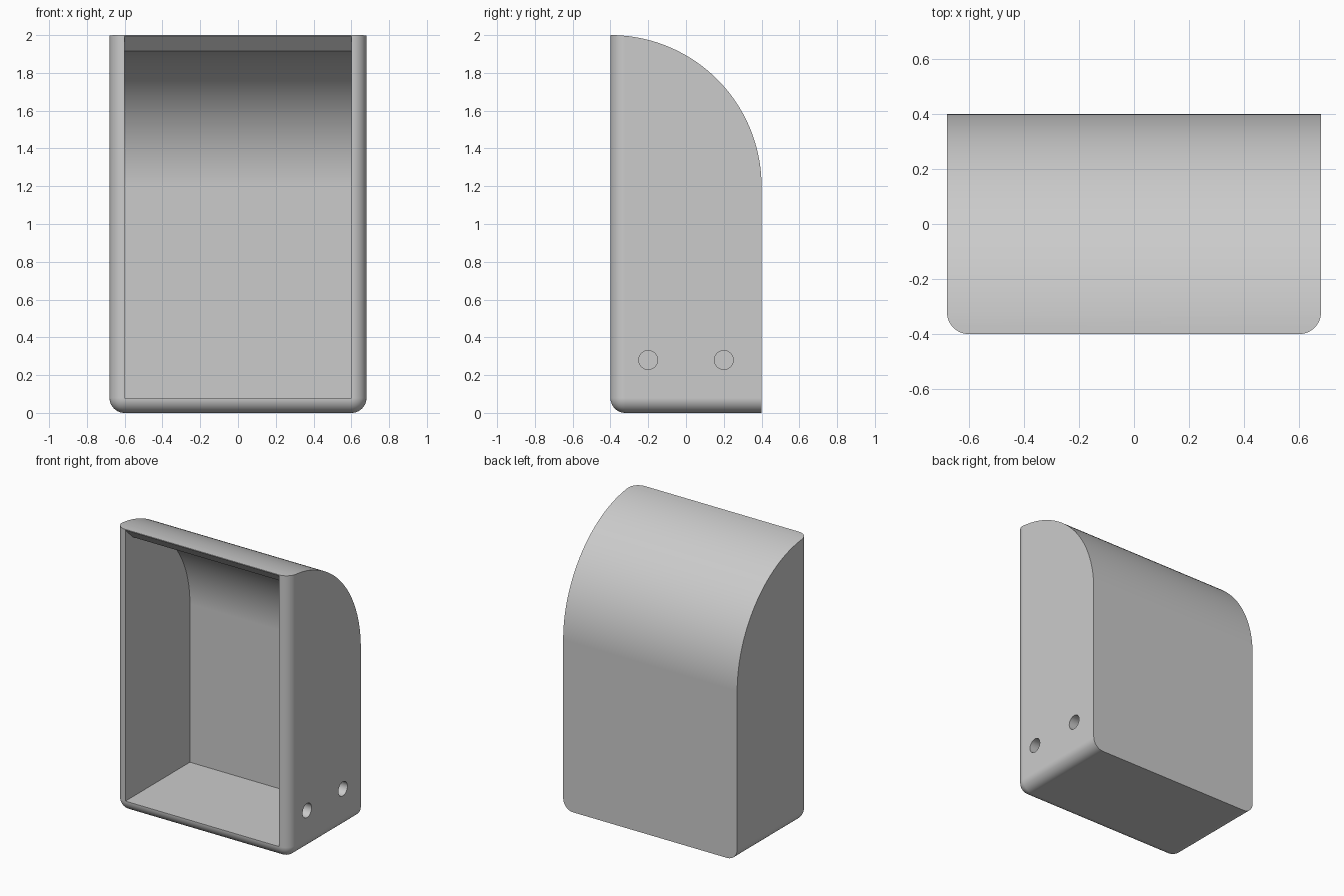
import bpy, bmesh, math

if "Cube" in bpy.data.objects:
    bpy.data.objects.remove(bpy.data.objects["Cube"], do_unlink=True)

HALF_X, HALF_Y, WALL = 0.68, 0.40, 0.08
ARC_Z, ARC_R = 1.2, 0.8          # curved top is centred on the front plane
STEPS = 40

grey = bpy.data.materials.new("plain_grey")
grey.use_nodes = True
colour = (0.6, 0.6, 0.6, 1)
grey.diffuse_color = colour
grey.node_tree.nodes["Principled BSDF"].inputs["Base Color"].default_value = colour


def finish(bm, name):
    bmesh.ops.recalc_face_normals(bm, faces=bm.faces)
    mesh = bpy.data.meshes.new(name)
    bm.to_mesh(mesh)
    bm.free()
    mesh.materials.append(grey)
    obj = bpy.data.objects.new(name, mesh)
    bpy.context.collection.objects.link(obj)
    return obj


def prism(name, profile, half_width):
    """Extrude a (y, z) profile along x."""
    bm = bmesh.new()
    face = bm.faces.new([bm.verts.new((-half_width, y, z)) for y, z in profile])
    out = bmesh.ops.extrude_face_region(bm, geom=[face])
    moved = [v for v in out["geom"] if isinstance(v, bmesh.types.BMVert)]
    bmesh.ops.translate(bm, verts=moved, vec=(2 * half_width, 0, 0))
    return finish(bm, name)


def cut(target, cutter, operation):
    mod = target.modifiers.new("cut", 'BOOLEAN')
    mod.operation = operation
    mod.solver = 'EXACT'
    mod.object = cutter
    bpy.context.view_layer.objects.active = target
    bpy.ops.object.modifier_apply(modifier=mod.name)
    bpy.data.objects.remove(cutter, do_unlink=True)


def arc(radius, end_angle):
    return [(-HALF_Y + radius * math.cos(end_angle * i / STEPS),
             ARC_Z + radius * math.sin(end_angle * i / STEPS))
            for i in range(STEPS + 1)]


# Oversized block with rounded front, bottom and lower side edges
bm = bmesh.new()
bmesh.ops.create_cube(bm, size=1)
for v in bm.verts:
    v.co = (v.co.x * 2 * HALF_X,
            -HALF_Y if v.co.y < 0 else HALF_Y + 0.1,
            0 if v.co.z < 0 else 2.2)
rounded = []
for e in bm.edges:
    mid = (e.verts[0].co + e.verts[1].co) / 2
    front, bottom, side = mid.y < -0.3, mid.z < 0.1, abs(mid.x) > 0.5
    if front + bottom + side == 2:
        rounded.append(e)
bmesh.ops.bevel(bm, geom=rounded, offset=WALL - 0.001, segments=12,
                profile=0.5, affect='EDGES')
shell = finish(bm, "housing_shell")

# Trim to the curved back silhouette
outline = arc(ARC_R, math.pi / 2) + [(-0.6, ARC_Z + ARC_R), (-0.6, -0.2), (HALF_Y, -0.2)]
cut(shell, prism("outline_cutter", outline, 1), 'INTERSECT')

# Hollow out the inside, with a sloped lip under the top front edge
inner_r = ARC_R - WALL
cavity = arc(inner_r, math.acos(WALL / inner_r))
lip_y, lip_z = cavity[-1]
cavity += [(lip_y - 0.2, lip_z + 0.2), (lip_y - 0.2, WALL), (HALF_Y - WALL, WALL)]
cut(shell, prism("cavity_cutter", cavity, HALF_X - WALL), 'DIFFERENCE')

# Two holes through one side wall
for y in (-0.2, 0.2):
    circle = [(y + 0.05 * math.cos(a), 0.28 + 0.05 * math.sin(a))
              for a in (math.tau * i / STEPS for i in range(STEPS))]
    drill = prism("hole_cutter", circle, 0.1)
    drill.data.transform(drill.matrix_world.Translation((HALF_X - WALL / 2, 0, 0)))
    cut(shell, drill, 'DIFFERENCE')

# Smooth shading with crisp edges
bpy.ops.object.select_all(action='DESELECT')
shell.select_set(True)
bpy.context.view_layer.objects.active = shell
bpy.ops.object.shade_smooth_by_angle(angle=math.radians(30))
normals = shell.modifiers.new("even_normals", 'WEIGHTED_NORMAL')
normals.keep_sharp = True
